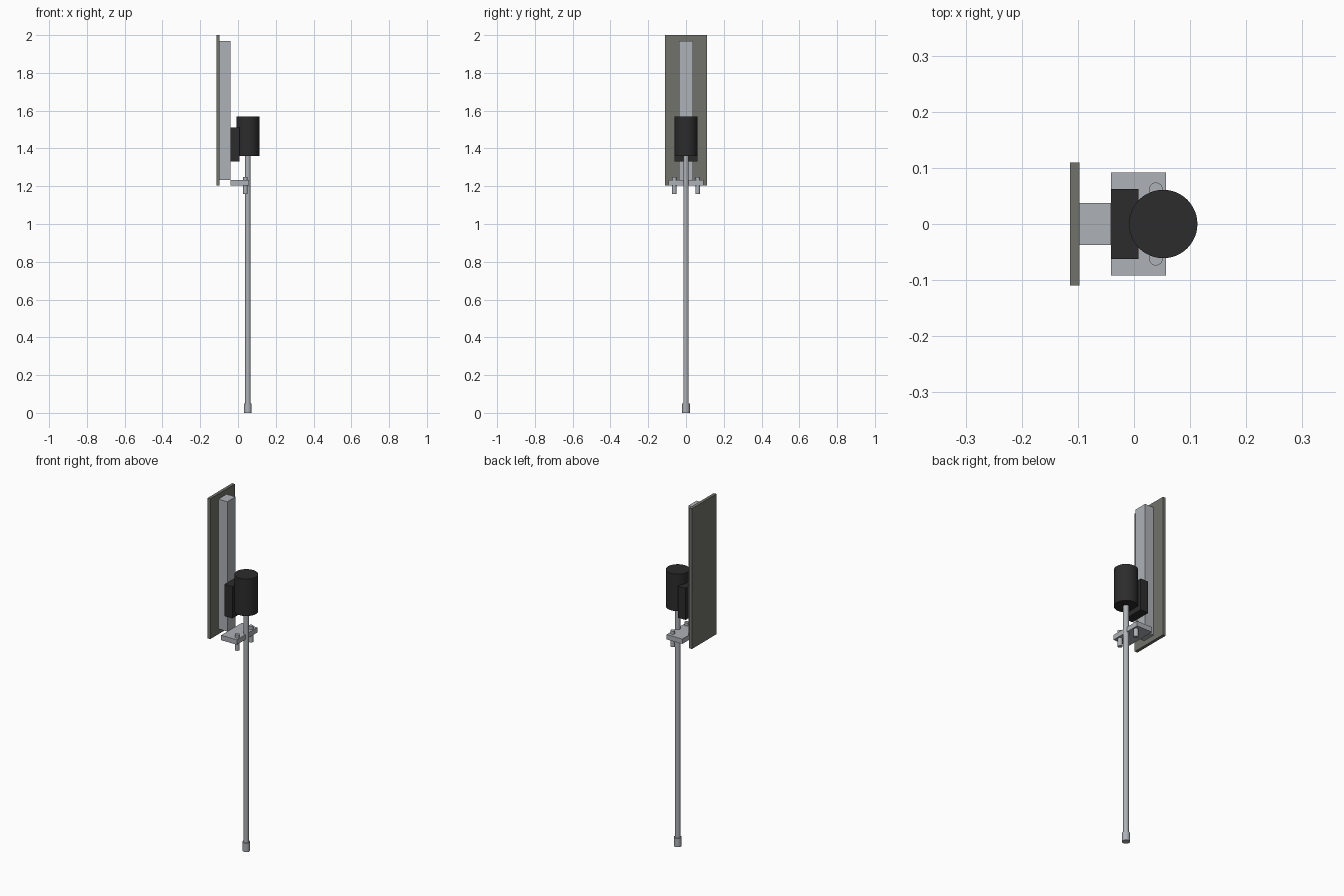
import bpy

if "Cube" in bpy.data.objects:
    bpy.data.objects.remove(bpy.data.objects["Cube"], do_unlink=True)


def material(name, rgb):
    mat = bpy.data.materials.new(name)
    mat.use_nodes = True
    mat.diffuse_color = (*rgb, 1)
    mat.node_tree.nodes["Principled BSDF"].inputs["Base Color"].default_value = (*rgb, 1)
    return mat


steel = material("light steel", (0.42, 0.44, 0.47))
panel_grey = material("warm grey", (0.17, 0.17, 0.15))
black = material("black plastic", (0.025, 0.025, 0.025))


def box(name, mat, x, y_half, z):
    """Box from x and z ranges, centred across y."""
    bpy.ops.mesh.primitive_cube_add(size=1, location=(sum(x) / 2, 0, sum(z) / 2))
    ob = bpy.context.object
    ob.name = name
    ob.scale = (x[1] - x[0], 2 * y_half, z[1] - z[0])
    bpy.ops.object.transform_apply(location=False, rotation=False, scale=True)
    ob.data.materials.append(mat)


def rod(name, mat, x, y, radius, z, sides=32):
    """Upright cylinder over a z range."""
    bpy.ops.mesh.primitive_cylinder_add(
        vertices=sides, radius=radius, depth=z[1] - z[0], location=(x, y, sum(z) / 2))
    ob = bpy.context.object
    ob.name = name
    ob.data.materials.append(mat)
    bpy.ops.object.shade_smooth_by_angle()


# Mounting panel and rail
box("back_panel", panel_grey, (-0.114, -0.097), 0.11, (1.203, 2.0))
box("mounting_rail", steel, (-0.097, -0.041), 0.037, (1.233, 1.97))

# Motor and its bracket
box("motor_bracket", black, (-0.041, 0.008), 0.062, (1.33, 1.51))
rod("motor_housing", black, 0.052, 0, 0.061, (1.36, 1.57), 48)

# Clamp plate with a bolt on each side of the shaft
box("clamp_plate", steel, (-0.041, 0.057), 0.092, (1.205, 1.233))
for side, y in (("left", 0.062), ("right", -0.062)):
    rod(side + "_bolt", steel, 0.039, y, 0.012, (1.16, 1.25), 24)

# Shaft and foot
rod("shaft", steel, 0.052, 0, 0.0145, (0.04, 1.37))
rod("shaft_foot", steel, 0.052, 0, 0.02, (0, 0.05))
